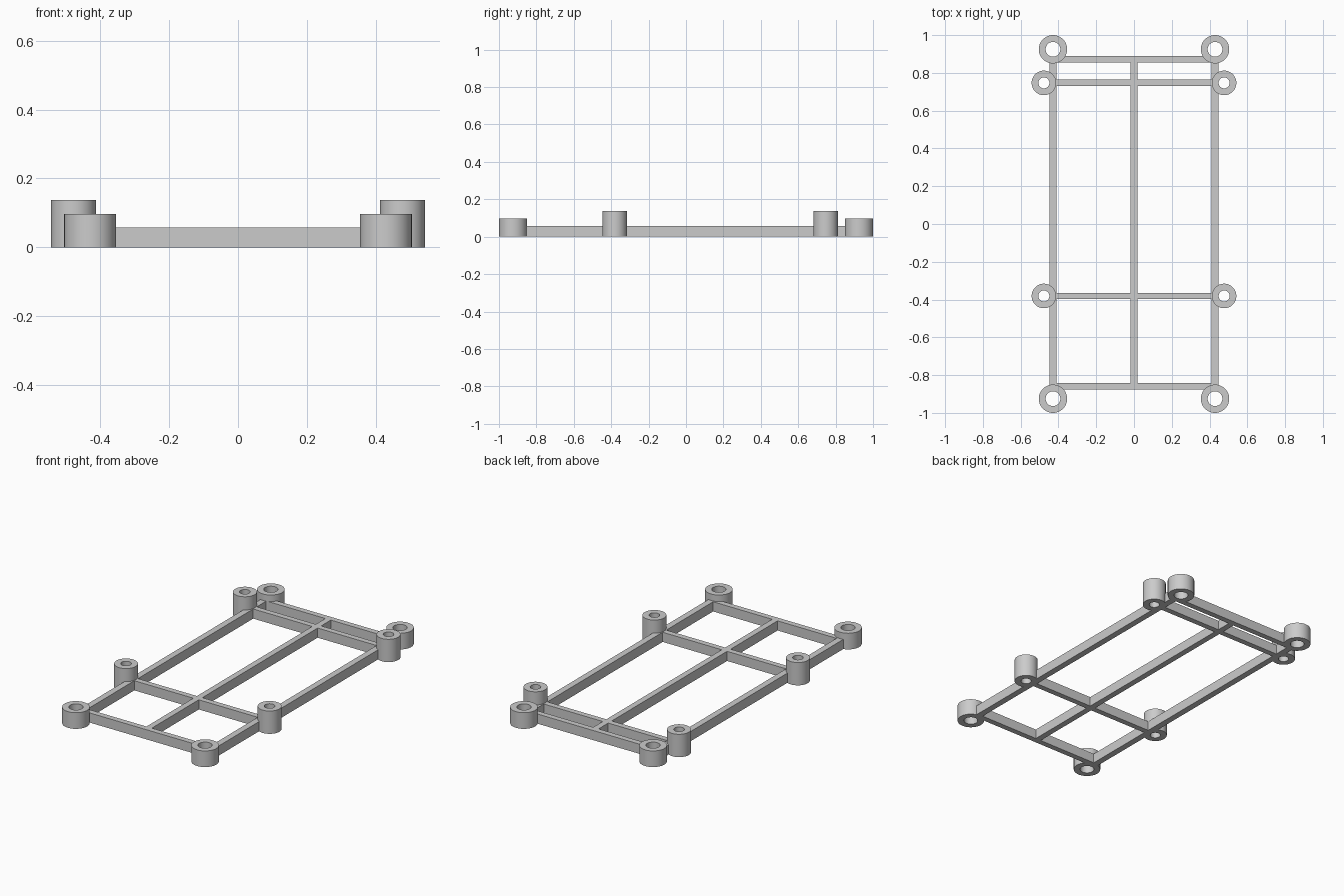
import bpy
import bmesh
import math

if "Cube" in bpy.data.objects:
    bpy.data.objects.remove(bpy.data.objects["Cube"], do_unlink=True)

GREY = (0.6, 0.6, 0.6, 1.0)
grey = bpy.data.materials.new("plain_grey")
grey.use_nodes = True
grey.diffuse_color = GREY
grey.node_tree.nodes["Principled BSDF"].inputs["Base Color"].default_value = GREY

RAIL_HEIGHT = 0.058
SIDE_X, SIDE_WIDTH = 0.429, 0.038
BAR_WIDTH, SPINE_WIDTH = 0.034, 0.036
SEGMENTS = 64


def finish(name, bm):
    bmesh.ops.recalc_face_normals(bm, faces=bm.faces)
    mesh = bpy.data.meshes.new(name)
    bm.to_mesh(mesh)
    bm.free()
    mesh.materials.append(grey)
    obj = bpy.data.objects.new(name, mesh)
    bpy.context.collection.objects.link(obj)
    return obj


def rail(name, x0, x1, y0, y1):
    bm = bmesh.new()
    bmesh.ops.create_cube(bm, size=1)
    bmesh.ops.scale(bm, vec=(x1 - x0, y1 - y0, RAIL_HEIGHT), verts=bm.verts)
    bmesh.ops.translate(bm, vec=((x0 + x1) / 2, (y0 + y1) / 2, RAIL_HEIGHT / 2),
                        verts=bm.verts)
    return finish(name, bm)


def tube(name, x, y, outer, inner, height):
    """Hollow post: a rectangular profile swept round the post axis."""
    bm = bmesh.new()
    profile = [(inner, 0), (outer, 0), (outer, height), (inner, height)]
    rings = []
    for i in range(SEGMENTS):
        a = math.tau * i / SEGMENTS
        rings.append([bm.verts.new((x + r * math.cos(a), y + r * math.sin(a), z))
                      for r, z in profile])
    for i, ring in enumerate(rings):
        after = rings[(i + 1) % SEGMENTS]
        for j in range(4):
            k = (j + 1) % 4
            bm.faces.new((ring[j], after[j], after[k], ring[k]))
    obj = finish(name, bm)
    bpy.ops.object.select_all(action="DESELECT")
    obj.select_set(True)
    bpy.context.view_layer.objects.active = obj
    bpy.ops.object.shade_smooth_by_angle(angle=math.radians(30))


# Long side rails and hollow posts, mirrored left and right
for side, s in (("left", 1), ("right", -1)):
    rail(f"side_rail_{side}", s * SIDE_X - SIDE_WIDTH / 2,
         s * SIDE_X + SIDE_WIDTH / 2, -0.875, 0.875)
    for end, y in (("front", -0.925), ("back", 0.925)):
        tube(f"corner_post_{end}_{side}", s * SIDE_X, y, 0.075, 0.039, 0.097)
    for end, y in (("front", -0.381), ("back", 0.747)):
        tube(f"tall_post_{end}_{side}", s * 0.477, y, 0.065, 0.029, 0.137)

# Crossbars between the side rails
bars = [("front_end", -0.860), ("front_inner", -0.381),
        ("back_inner", 0.747), ("back_end", 0.872)]
inner_x = SIDE_X - SIDE_WIDTH / 2
for name, y in bars:
    rail(f"crossbar_{name}", -inner_x, inner_x, y - BAR_WIDTH / 2, y + BAR_WIDTH / 2)

# Central spine, one piece between each pair of crossbars
for n, ((_, y0), (_, y1)) in enumerate(zip(bars, bars[1:]), 1):
    rail(f"spine_section_{n}", -SPINE_WIDTH / 2, SPINE_WIDTH / 2,
         y0 + BAR_WIDTH / 2, y1 - BAR_WIDTH / 2)
